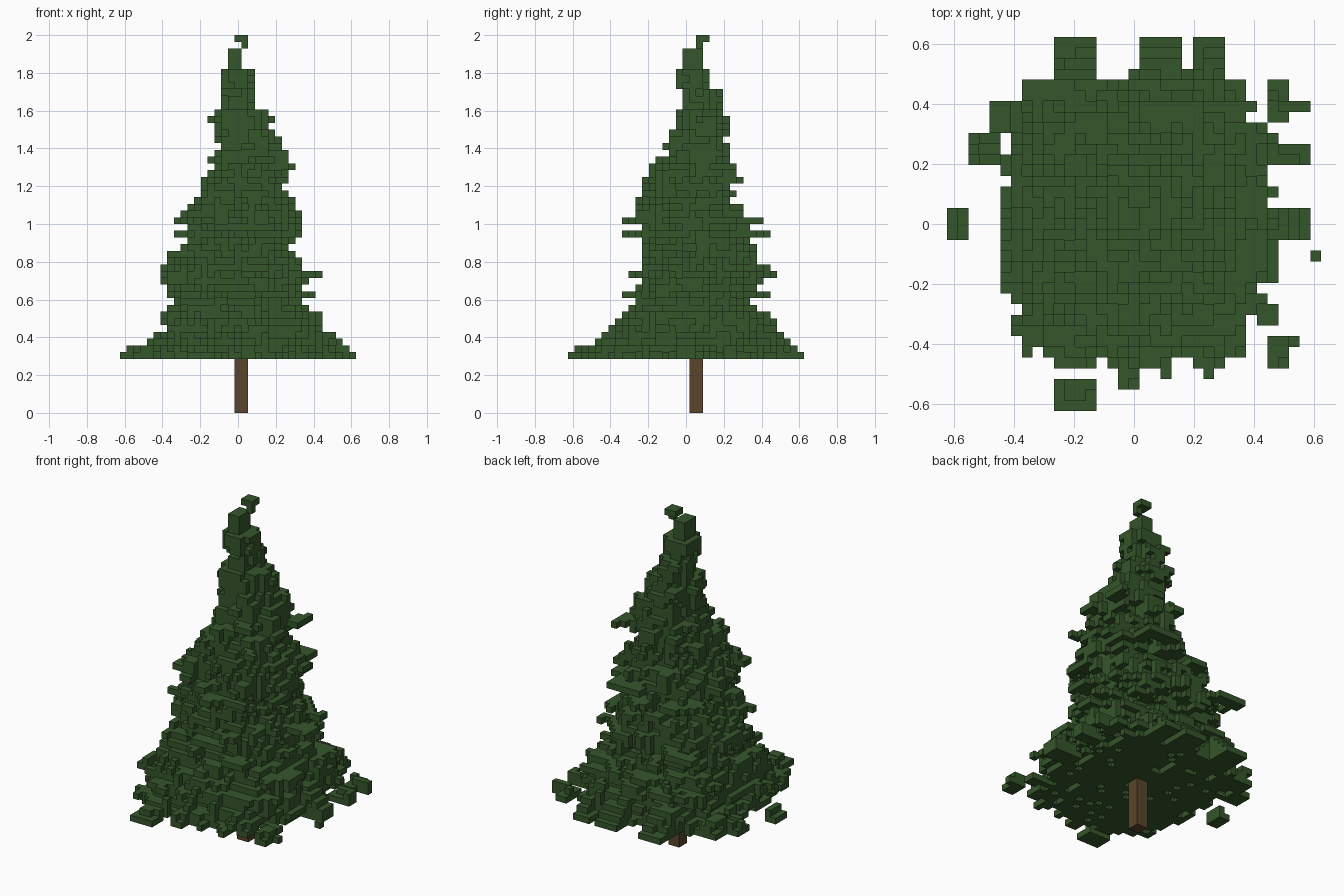
import bpy, random
from mathutils import Vector, noise

if "Cube" in bpy.data.objects:
    bpy.data.objects.remove(bpy.data.objects["Cube"])

random.seed(4)
S = 1 / 28          # voxel edge length
HALF = 17.5         # half of the 35-cell footprint

# foliage core: layer, x range, y range (in cells)
PROFILE = [
    (8, 5, 30.5, 3.5, 32), (11, 5.5, 30.5, 5, 31.5), (14, 6, 30, 8, 30), (16, 8, 27, 10, 27),
    (18, 7, 27, 10, 28), (20, 6, 28, 11, 30), (23, 7, 26, 11, 28), (25, 10, 26, 11, 27),
    (28, 9, 27, 10, 27), (31, 11, 26, 10, 25), (33, 12, 24, 11, 24), (36, 13, 25, 13, 25),
    (38, 14, 25, 14, 24), (41, 14, 23, 15, 24), (44, 14, 22, 16, 23), (45, 15, 20, 17, 23),
    (47, 15, 20, 17, 23), (48, 15, 20, 16, 21), (50, 15, 20, 16, 21), (51, 16, 18, 17, 20),
    (53, 16, 18, 17, 20)]

# layers where twigs reach out beyond the core
TWIG_LAYERS = {17, 20, 26, 28, 34, 36, 43}

# low branch tips around the skirt: x range, y range, number of layers
TIPS = [
    (10, 14, 28, 35, 4), (18, 22, 30, 35, 4), (23, 26, 30, 35, 4), (2, 5, 23, 26, 2),
    (4, 7, 26, 29, 3), (0, 2, 16, 19, 2), (10, 14, 0, 3, 2), (16, 18, 2, 5, 2),
    (30, 32, 4, 7, 2), (30, 33, 6, 7, 1), (30, 34, 16, 19, 4), (30, 34, 23, 25, 2),
    (30, 32, 27, 31, 2), (32, 34, 28, 29, 2), (34, 35, 14, 15, 1)]


def material(name, rgb):
    m = bpy.data.materials.new(name)
    m.diffuse_color = (*rgb, 1)
    m.use_nodes = True
    m.node_tree.nodes["Principled BSDF"].inputs["Base Color"].default_value = m.diffuse_color
    return m


def core_range(z):
    for a, b in zip(PROFILE, PROFILE[1:]):
        if a[0] <= z <= b[0]:
            t = (z - a[0]) / (b[0] - a[0])
            return [p + (q - p) * t for p, q in zip(a[1:], b[1:])]


def box_cells(x0, x1, y0, y1, z0, z1):
    return {(x, y, z) for x in range(x0, x1) for y in range(y0, y1) for z in range(z0, z1)}


SIDES = {
    (1, 0, 0): ((1, 0, 0), (1, 1, 0), (1, 1, 1), (1, 0, 1)),
    (-1, 0, 0): ((0, 0, 0), (0, 0, 1), (0, 1, 1), (0, 1, 0)),
    (0, 1, 0): ((0, 1, 0), (0, 1, 1), (1, 1, 1), (1, 1, 0)),
    (0, -1, 0): ((0, 0, 0), (1, 0, 0), (1, 0, 1), (0, 0, 1)),
    (0, 0, 1): ((0, 0, 1), (1, 0, 1), (1, 1, 1), (0, 1, 1)),
    (0, 0, -1): ((0, 0, 0), (0, 1, 0), (1, 1, 0), (1, 0, 0))}


def connected(cells, start):
    """Cells reachable from start, which drops floating specks."""
    found, todo = {start}, [start]
    while todo:
        x, y, z = todo.pop()
        for dx, dy, dz in SIDES:
            c = (x + dx, y + dy, z + dz)
            if c in cells and c not in found:
                found.add(c)
                todo.append(c)
    return found


def voxel_object(name, cells, mat):
    """Mesh of all cell faces that do not touch another cell."""
    index, faces = {}, []
    for x, y, z in sorted(cells):
        for (dx, dy, dz), quad in SIDES.items():
            if (x + dx, y + dy, z + dz) not in cells:
                faces.append([index.setdefault((x + a, y + b, z + c), len(index))
                              for a, b, c in quad])
    verts = [((x - HALF) * S, (y - HALF) * S, z * S) for x, y, z in index]
    mesh = bpy.data.meshes.new(name)
    mesh.from_pydata(verts, [], faces)
    mesh.materials.append(mat)
    ob = bpy.data.objects.new(name, mesh)
    bpy.context.collection.objects.link(ob)
    return ob


# ragged conical foliage, squarer towards the skirt
leaves = set()
for z in range(8, 54):
    x0, x1, y0, y1 = core_range(z)
    cx, cy, rx, ry = (x0 + x1) / 2, (y0 + y1) / 2, (x1 - x0) / 2, (y1 - y0) / 2
    r = (rx + ry) / 2
    rough = min(1, r / 8)
    power = max(2.4, 4 - (z - 8) * 0.13)
    twigs = z in TWIG_LAYERS and r > 3
    for x in range(35):
        for y in range(35):
            dx, dy = abs(x + 0.5 - cx) / rx, abs(y + 0.5 - cy) / ry
            f = (dx ** power + dy ** power) ** (1 / power)
            n = noise.noise(Vector((x * 0.37 + 0.2, y * 0.37 + 7.3, z * 0.63 + 0.1)))
            depth = (1 - f) * r + rough * (2.6 * n + random.uniform(-0.7, 0.7) - 0.85)
            if twigs:
                depth += rough * max(0, 4.5 * n + 0.4)
            if r <= 3:
                depth = (1 - f) * r + random.uniform(-0.9, 0.35) * (r > 2) + 0.15
            # outside twig layers nothing passes the core outline
            if depth > 0 and (twigs or max(dx, dy) < 1.02):
                leaves.add((x, y, z))
leaves = connected(leaves, (17, 18, 20))

# skirt tips slope inwards by one cell per layer
for *area, layers in TIPS:
    leaves |= {c for c in sorted(box_cells(*area, 8, 8 + layers))
               if max(abs(c[0] + 0.5 - HALF), abs(c[1] + 0.5 - HALF)) < HALF - (c[2] - 8)
               and (c[2] == 8 or random.random() < 0.75)}

# crooked top shoot
leaves |= box_cells(18, 19, 19, 20, 54, 55) | box_cells(17, 19, 19, 21, 55, 56)

# small pits in the underside
leaves -= {c for c in sorted(leaves) if c[2] == 8 and max(abs(c[0] - 17), abs(c[1] - 17)) < 13
           and random.random() < 0.11}

voxel_object("foliage", leaves, material("needle green", (0.036, 0.092, 0.024)))
voxel_object("trunk", box_cells(17, 19, 18, 20, 0, 9), material("bark brown", (0.100, 0.060, 0.024)))
